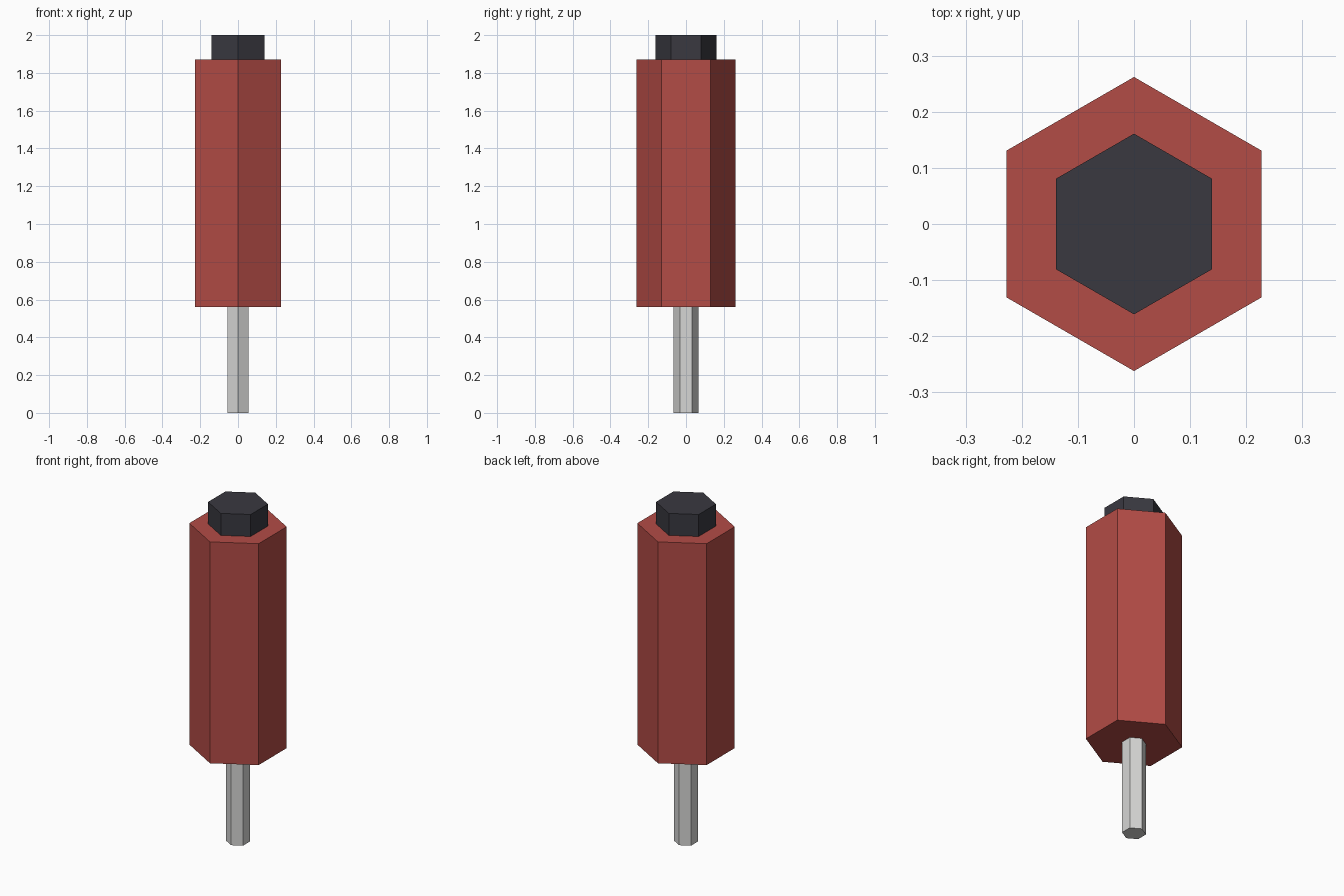
import bpy, bmesh, math

if "Cube" in bpy.data.objects:
    bpy.data.objects.remove(bpy.data.objects["Cube"])


def material(name, rgb):
    m = bpy.data.materials.new(name)
    m.diffuse_color = (*rgb, 1.0)
    m.use_nodes = True
    m.node_tree.nodes["Principled BSDF"].inputs["Base Color"].default_value = m.diffuse_color
    return m


def hex_prism(name, radius, z0, z1, mat):
    """Six-sided flat-faced prism with corners on the +y and -y axis."""
    bm = bmesh.new()
    ring = []
    for i in range(6):
        a = math.pi / 2 + i * math.pi / 3
        ring.append(bm.verts.new((radius * math.cos(a), radius * math.sin(a), z0)))
    base = bm.faces.new(ring)
    top = bmesh.ops.extrude_face_region(bm, geom=[base], use_keep_orig=True)
    for v in (g for g in top["geom"] if isinstance(g, bmesh.types.BMVert)):
        v.co.z = z1
    bmesh.ops.recalc_face_normals(bm, faces=bm.faces)
    mesh = bpy.data.meshes.new(name)
    bm.to_mesh(mesh)
    bm.free()
    mesh.materials.append(mat)
    obj = bpy.data.objects.new(name, mesh)
    bpy.context.collection.objects.link(obj)
    return obj


red = material("red_plastic", (0.45, 0.072, 0.061))
steel = material("light_steel", (0.67, 0.67, 0.66))
dark = material("dark_grey", (0.041, 0.040, 0.051))

# Metal shaft, grip and end cap stacked along z
hex_prism("shaft", 0.065, 0.0, 0.56, steel)
hex_prism("handle_grip", 0.262, 0.56, 1.87, red)
hex_prism("end_cap", 0.161, 1.87, 2.0, dark)
